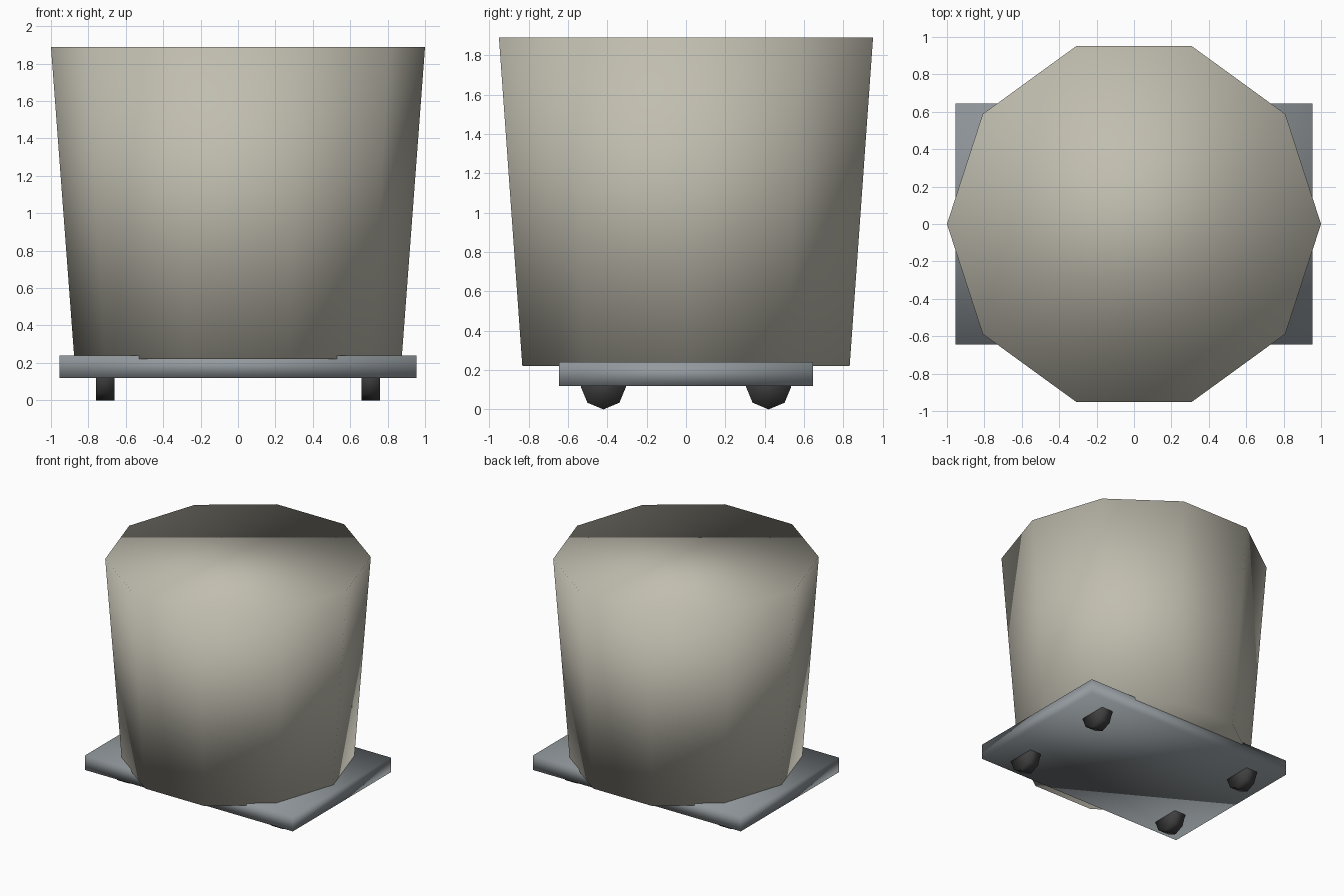
import bpy
from math import pi

cube = bpy.data.objects.get("Cube")
if cube:
    bpy.data.objects.remove(cube, do_unlink=True)


def material(name, rgb):
    mat = bpy.data.materials.new(name)
    mat.use_nodes = True
    mat.diffuse_color = (*rgb, 1)
    mat.node_tree.nodes["Principled BSDF"].inputs["Base Color"].default_value = (*rgb, 1)
    return mat


def finish(name, mat):
    obj = bpy.context.object
    obj.name = name
    bpy.ops.object.transform_apply(location=False, rotation=True, scale=True)
    obj.data.materials.append(mat)
    bpy.ops.object.shade_smooth()
    return obj


stone = material("warm_grey", (0.53, 0.51, 0.43))
steel = material("blue_grey", (0.29, 0.32, 0.34))
rubber = material("dark_rubber", (0.05, 0.05, 0.05))

# Tapered ten-sided drum with corners on the x axis
bottom, top = 0.22, 1.89
bpy.ops.mesh.primitive_cone_add(vertices=10, radius1=0.875, radius2=1, depth=top - bottom,
                                location=(0, 0, (top + bottom) / 2), rotation=(0, 0, pi / 2))
finish("drum", stone)

# Flat trolley plate, overlapping the foot of the drum
bpy.ops.mesh.primitive_cube_add(size=1, location=(0, 0, 0.18))
bpy.context.object.scale = (1.91, 1.29, 0.12)
finish("trolley_plate", steel)

# Four eight-sided wheels, half sunk into the plate
for x_side, side in ((-1, "right"), (1, "left")):
    for y_side, end in ((-1, "front"), (1, "back")):
        bpy.ops.mesh.primitive_cylinder_add(vertices=8, radius=0.115, depth=0.1,
                                            location=(x_side * 0.71, y_side * 0.42, 0.115),
                                            rotation=(0, pi / 2, 0))
        finish(f"{end}_{side}_wheel", rubber)
